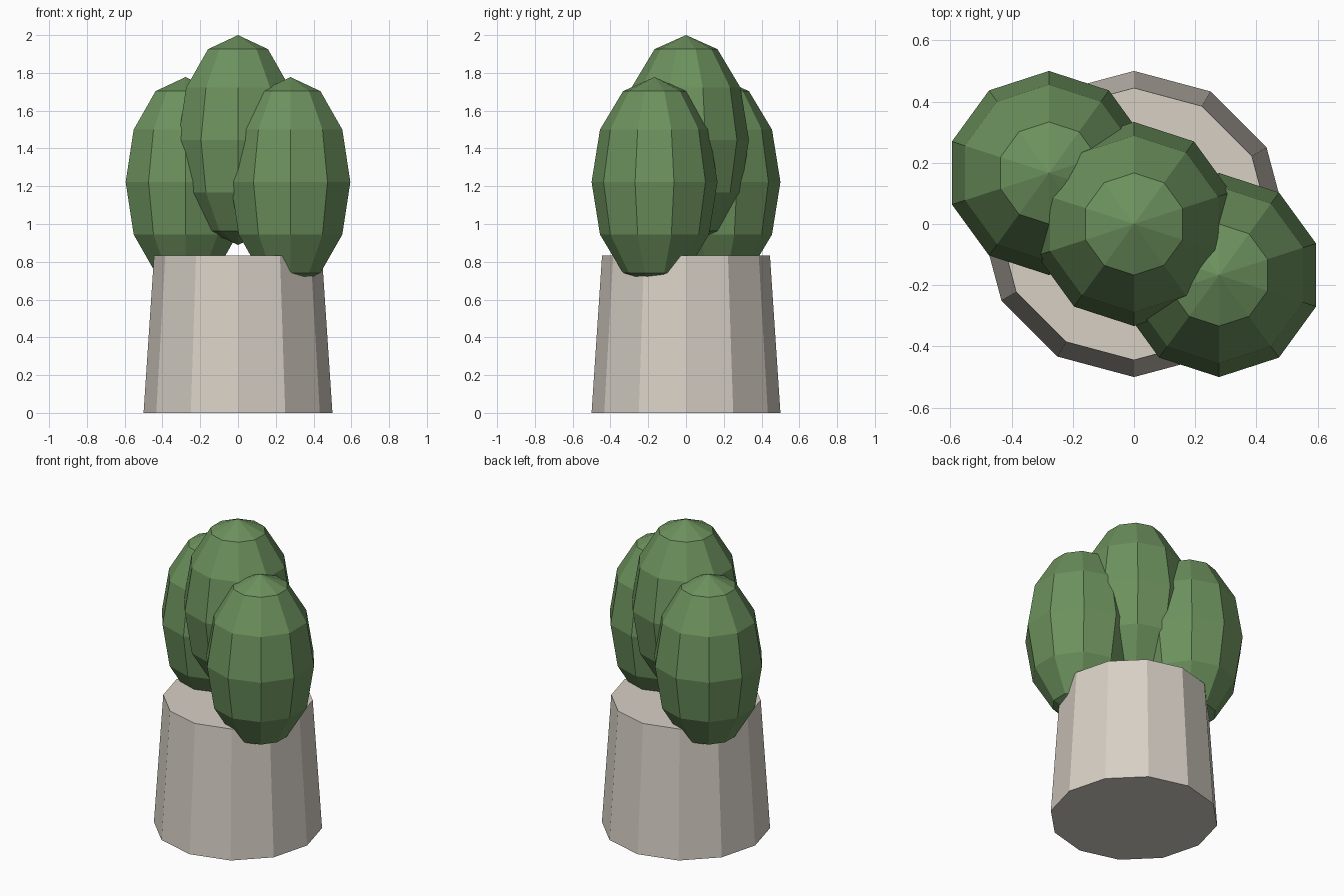
import bpy

if "Cube" in bpy.data.objects:
    bpy.data.objects.remove(bpy.data.objects["Cube"])


def make_material(name, rgb):
    mat = bpy.data.materials.new(name)
    mat.diffuse_color = (*rgb, 1.0)
    mat.use_nodes = True
    mat.node_tree.nodes["Principled BSDF"].inputs["Base Color"].default_value = mat.diffuse_color
    return mat


POT = make_material("pale stone", (0.68, 0.63, 0.56))
GREEN = make_material("cactus green", (0.15, 0.285, 0.11))


def finish(name, mat):
    obj = bpy.context.object
    obj.name = name
    obj.data.materials.append(mat)
    return obj


# Tapered twelve-sided pot
POT_HEIGHT = 0.8333
bpy.ops.mesh.primitive_cone_add(vertices=12, radius1=0.5, radius2=0.4444,
                                depth=POT_HEIGHT,
                                location=(0, 0, POT_HEIGHT / 2))
finish("pot", POT)

# Three faceted egg-shaped lobes, all the same size
LOBES = {
    "middle_lobe": (0, 0, 1.4444),
    "left_lobe": (-0.2778, 0.1667, 1.2222),
    "right_lobe": (0.2778, -0.1667, 1.2222),
}
for name, centre in LOBES.items():
    bpy.ops.mesh.primitive_uv_sphere_add(segments=10, ring_count=6, radius=1,
                                         location=centre)
    lobe = finish(name, GREEN)
    lobe.scale = (0.3333, 0.3333, 0.5556)
